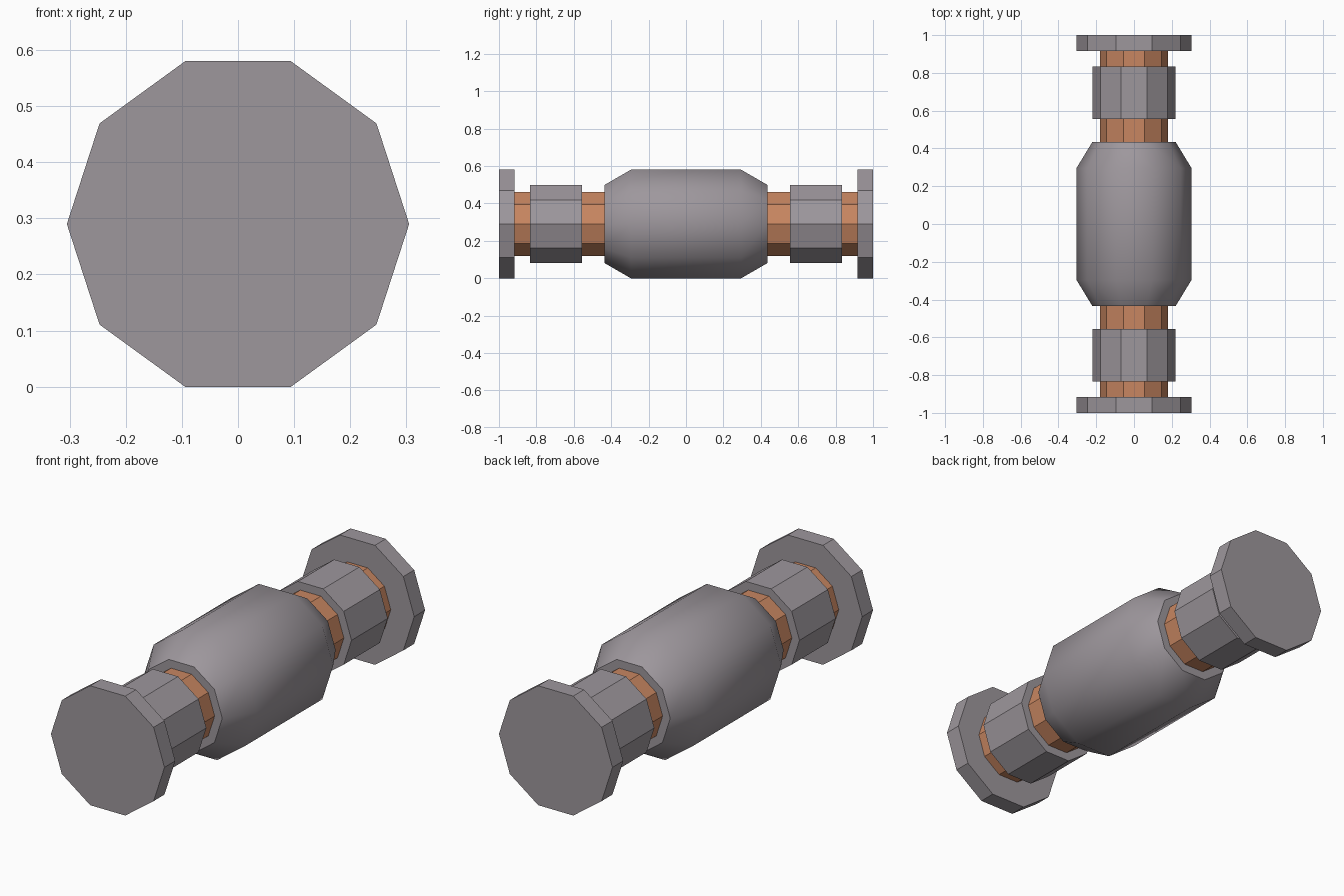
import bpy, bmesh, math

if "Cube" in bpy.data.objects:
    bpy.data.objects.remove(bpy.data.objects["Cube"])

SIDES = 10
CENTRE_Z = 0.29


def material(name, rgb):
    m = bpy.data.materials.new(name)
    m.diffuse_color = (*rgb, 1.0)
    m.use_nodes = True
    m.node_tree.nodes["Principled BSDF"].inputs["Base Color"].default_value = m.diffuse_color
    return m


grey = material("warm_grey_metal", (0.34, 0.31, 0.335))
copper = material("copper", (0.58, 0.24, 0.12))


def turned(name, profile, mat):
    """Ten-sided solid lofted along y from (y, corner radius) pairs."""
    bm = bmesh.new()
    rings = []
    for y, r in profile:
        rings.append([bm.verts.new((r * math.cos(math.tau * i / SIDES), y,
                                    CENTRE_Z + r * math.sin(math.tau * i / SIDES)))
                      for i in range(SIDES)])
    for a, b in zip(rings, rings[1:]):
        for i in range(SIDES):
            j = (i + 1) % SIDES
            bm.faces.new((a[i], a[j], b[j], b[i]))
    bm.faces.new(rings[0])
    bm.faces.new(rings[-1])
    bmesh.ops.recalc_face_normals(bm, faces=bm.faces)
    mesh = bpy.data.meshes.new(name)
    bm.to_mesh(mesh)
    bm.free()
    mesh.materials.append(mat)
    ob = bpy.data.objects.new(name, mesh)
    bpy.context.collection.objects.link(ob)
    return ob


# Central barrel: tapers blend smoothly, long facet edges stay crisp
barrel = turned("barrel", [(-0.435, 0.22), (-0.295, 0.305),
                           (0.295, 0.305), (0.435, 0.22)], grey)
bpy.context.view_layer.objects.active = barrel
barrel.select_set(True)
bpy.ops.object.shade_smooth_by_angle(angle=math.radians(33))

# Copper rod, grey collars and end flanges on both sides
turned("core_rod", [(-0.92, 0.179), (0.92, 0.179)], copper)
for side, s in (("front", -1), ("back", 1)):
    turned(side + "_collar", [(s * 0.557, 0.22), (s * 0.835, 0.22)], grey)
    turned(side + "_flange", [(s * 0.917, 0.305), (s * 1.0, 0.305)], grey)
